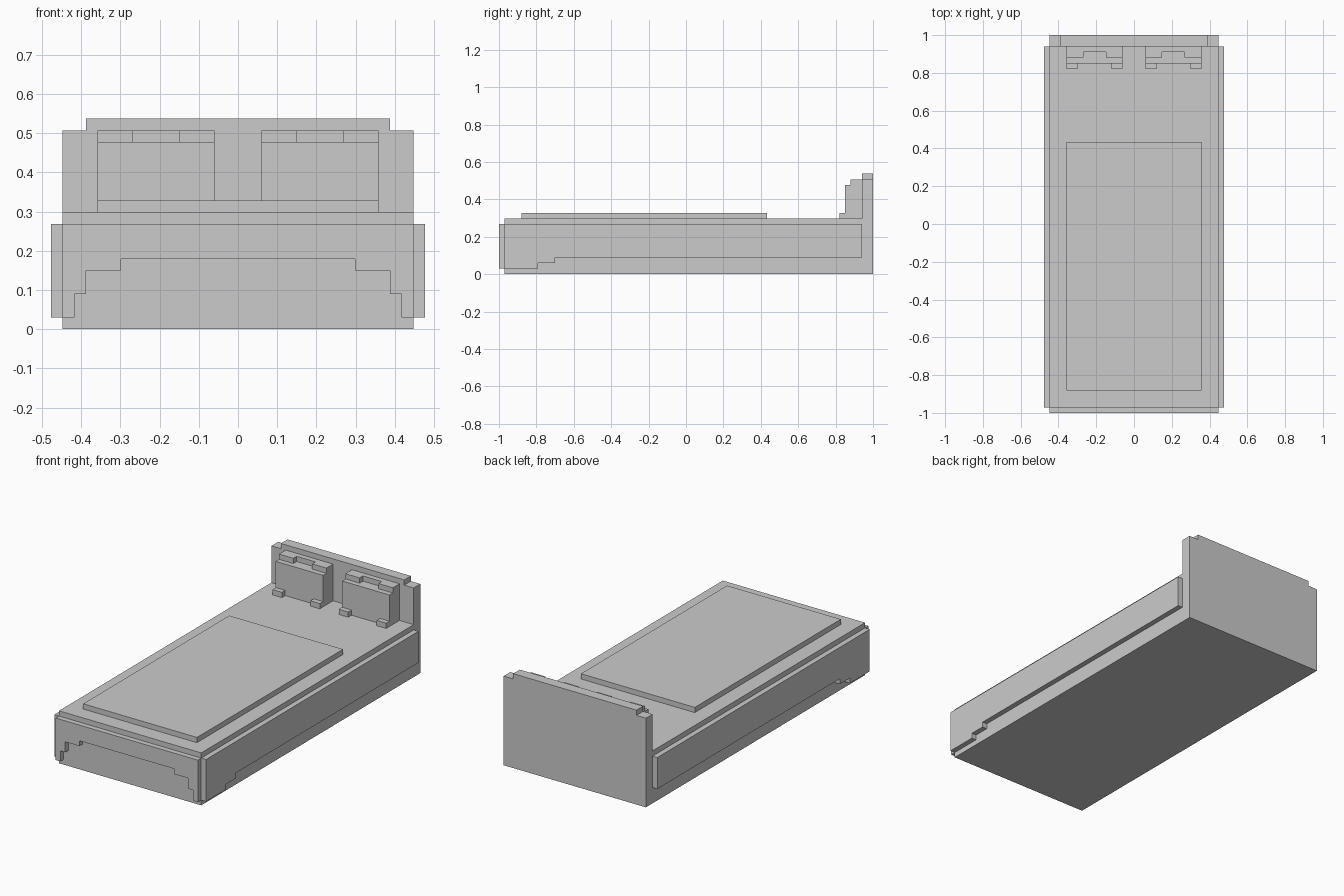
import bpy, bmesh
from mathutils import Vector

if "Cube" in bpy.data.objects:
    bpy.data.objects.remove(bpy.data.objects["Cube"])

U = 2 / 67  # one block; the bed is 67 blocks long


def extrude(name, profile, axis, start, end):
    """Extrude a closed profile (in blocks) along 'x', 'y' or 'z'."""
    place = {"x": lambda a, b, t: (t, a, b),
             "y": lambda a, b, t: (a, t, b),
             "z": lambda a, b, t: (a, b, t)}[axis]
    bm = bmesh.new()
    face = bm.faces.new([bm.verts.new(Vector(place(a, b, start)) * U) for a, b in profile])
    new = bmesh.ops.extrude_face_region(bm, geom=[face])["geom"]
    shift = Vector(place(0, 0, end - start)) * U
    bmesh.ops.translate(bm, vec=shift, verts=[g for g in new if isinstance(g, bmesh.types.BMVert)])
    bmesh.ops.recalc_face_normals(bm, faces=bm.faces)
    mesh = bpy.data.meshes.new(name)
    bm.to_mesh(mesh)
    bm.free()
    obj = bpy.data.objects.new(name, mesh)
    bpy.context.collection.objects.link(obj)
    return obj


def box(name, x, y, z):
    return extrude(name, [(x[0], y[0]), (x[1], y[0]), (x[1], y[1]), (x[0], y[1])], "z", *z)


def mirror_x(obj):
    mod = obj.modifiers.new("Mirror", "MIRROR")
    mod.use_mirror_merge = False
    return obj


# Bed base with upright headboard, plus the headboard's narrower top rail
extrude("bed_base", [(-32.5, 0), (33.5, 0), (33.5, 17), (31.5, 17), (31.5, 10), (-32.5, 10)],
        "x", -15, 15)
box("headboard_top", (-13, 13), (31.5, 33.5), (17, 18))

# Raised blanket on the mattress
box("blanket", (-12, 12), (-29.5, 14.5), (10, 11))

# Front drape with stepped arch, mirrored outline
half = [(15, 9), (15, 1), (14, 1), (14, 3), (13, 3), (13, 5), (10, 5), (10, 6)]
extrude("front_drape", half + [(-x, z) for x, z in reversed(half)], "y", -33.5, -32.5)

# Side drapes with stepped lower edge
side = [(-32.5, 9), (-32.5, 1), (-26.5, 1), (-26.5, 2), (-23.5, 2), (-23.5, 3), (31.5, 3), (31.5, 9)]
mirror_x(extrude("side_drape", side, "x", 15, 16))

# Upright pillows: body, notched top, two front corners
mirror_x(box("pillow", (2, 12), (28.5, 31.5), (10, 16)))
top = [(2, 29.5), (5, 29.5), (5, 30.5), (9, 30.5), (9, 29.5), (12, 29.5), (12, 31.5), (2, 31.5)]
mirror_x(extrude("pillow_top", top, "z", 16, 17))
for label, x in (("inner", 2), ("outer", 10)):
    mirror_x(box(f"pillow_corner_{label}", (x, x + 2), (27.5, 28.5), (10, 11)))
